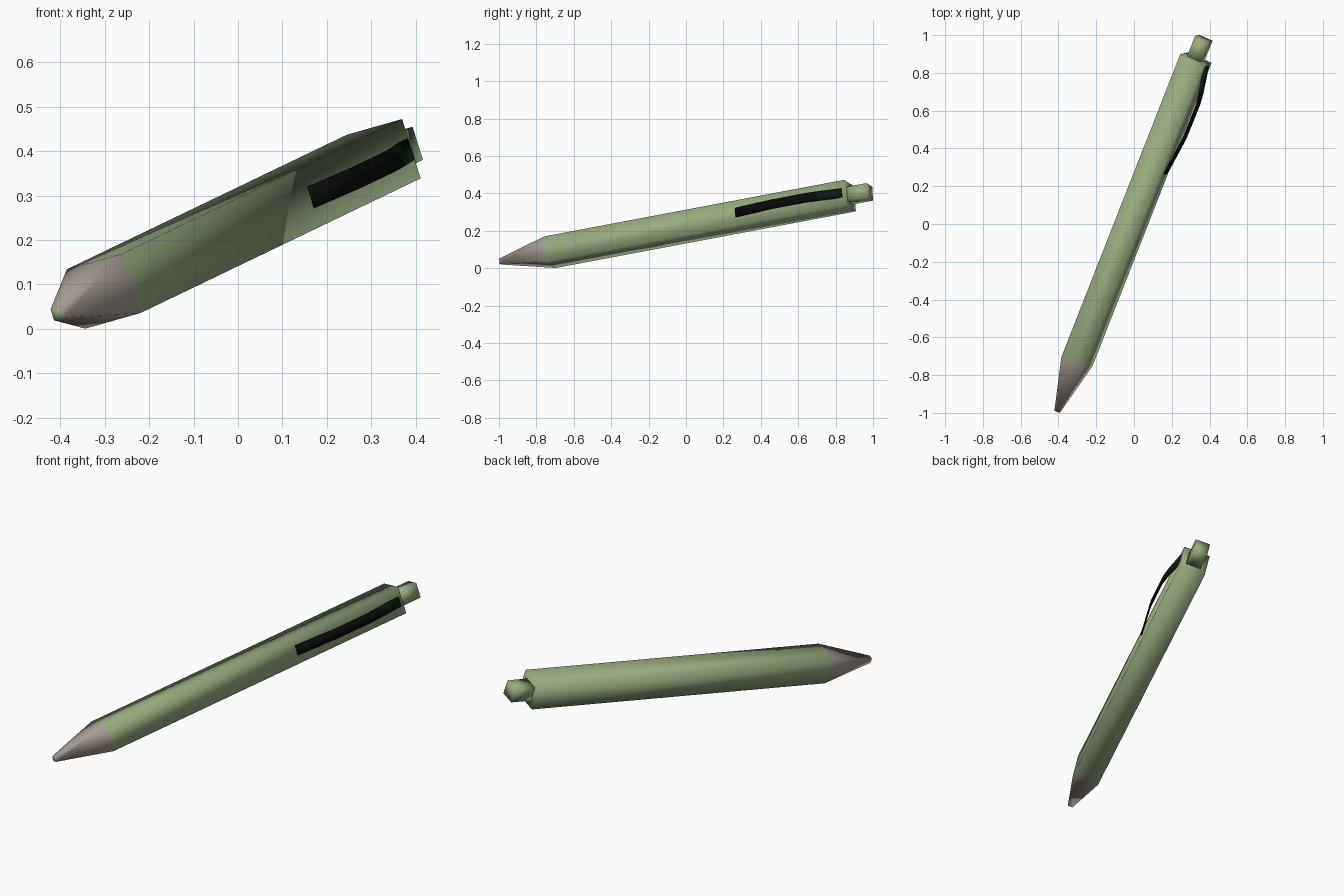
import bpy, bmesh
from mathutils import Vector

if "Cube" in bpy.data.objects:
    bpy.data.objects.remove(bpy.data.objects["Cube"])

# Pen frame: D along the pen, N out through the clip side, W across
ORIGIN = Vector((-0.302, -0.728, 0.085))
D = Vector((0.36, 0.917, 0.173)).normalized()
N = Vector((0.884, -0.395, 0.25))
N = (N - N.dot(D) * D).normalized()
W = N.cross(D).normalized()


def at(s, h, w):
    return ORIGIN + D * s + N * h + W * w


def material(name, rgb):
    m = bpy.data.materials.new(name)
    m.diffuse_color = (*rgb, 1)
    m.use_nodes = True
    m.node_tree.nodes["Principled BSDF"].inputs["Base Color"].default_value = m.diffuse_color
    return m


green = material("sage_green", (0.31, 0.41, 0.215))
tan = material("warm_grey", (0.38, 0.33, 0.285))
black = material("clip_black", (0.003, 0.003, 0.0035))
dark = material("clip_dark_green", (0.002, 0.012, 0.004))


def loft(name, rings, mats, span_mats, cap_mats):
    """Join four-cornered rings into a closed, smooth-shaded solid."""
    bm = bmesh.new()
    vs = [[bm.verts.new(p) for p in ring] for ring in rings]
    for i, m in enumerate(span_mats):
        a, b = vs[i], vs[i + 1]
        for k in range(4):
            j = (k + 1) % 4
            bm.faces.new((a[k], a[j], b[j], b[k])).material_index = m
    bm.faces.new(vs[0]).material_index = cap_mats[0]
    bm.faces.new(vs[-1]).material_index = cap_mats[1]
    bmesh.ops.recalc_face_normals(bm, faces=bm.faces)
    for f in bm.faces:
        f.smooth = True
    me = bpy.data.meshes.new(name)
    bm.to_mesh(me)
    bm.free()
    for m in mats:
        me.materials.append(m)
    ob = bpy.data.objects.new(name, me)
    bpy.context.collection.objects.link(ob)
    return ob


def rect(s, h0, h1, w):
    return [at(s, h0, -w), at(s, h1, -w), at(s, h1, w), at(s, h0, w)]


def square(s, r):
    return rect(s, -r, r, r)


# Square barrel with tapered tip; the blunt point is green
loft("barrel", [square(-0.289, 0.013), square(0, 0.07), square(1.75, 0.07)],
     [green, tan], [1, 0], [0, 0])

# Push button
loft("push_button", [square(1.74, 0.039), square(1.866, 0.039)],
     [green], [0], [0, 0])

# Bowed clip: (distance along pen, outer height, thickness)
clip = [(1.115, 0.080, 0.008), (1.33, 0.106, 0.009), (1.53, 0.108, 0.010),
        (1.60, 0.100, 0.012), (1.735, 0.076, 0.016)]
loft("clip", [rect(s, h - t, h, 0.025) for s, h, t in clip],
     [black, dark], [0, 0, 0, 1], [0, 1])
